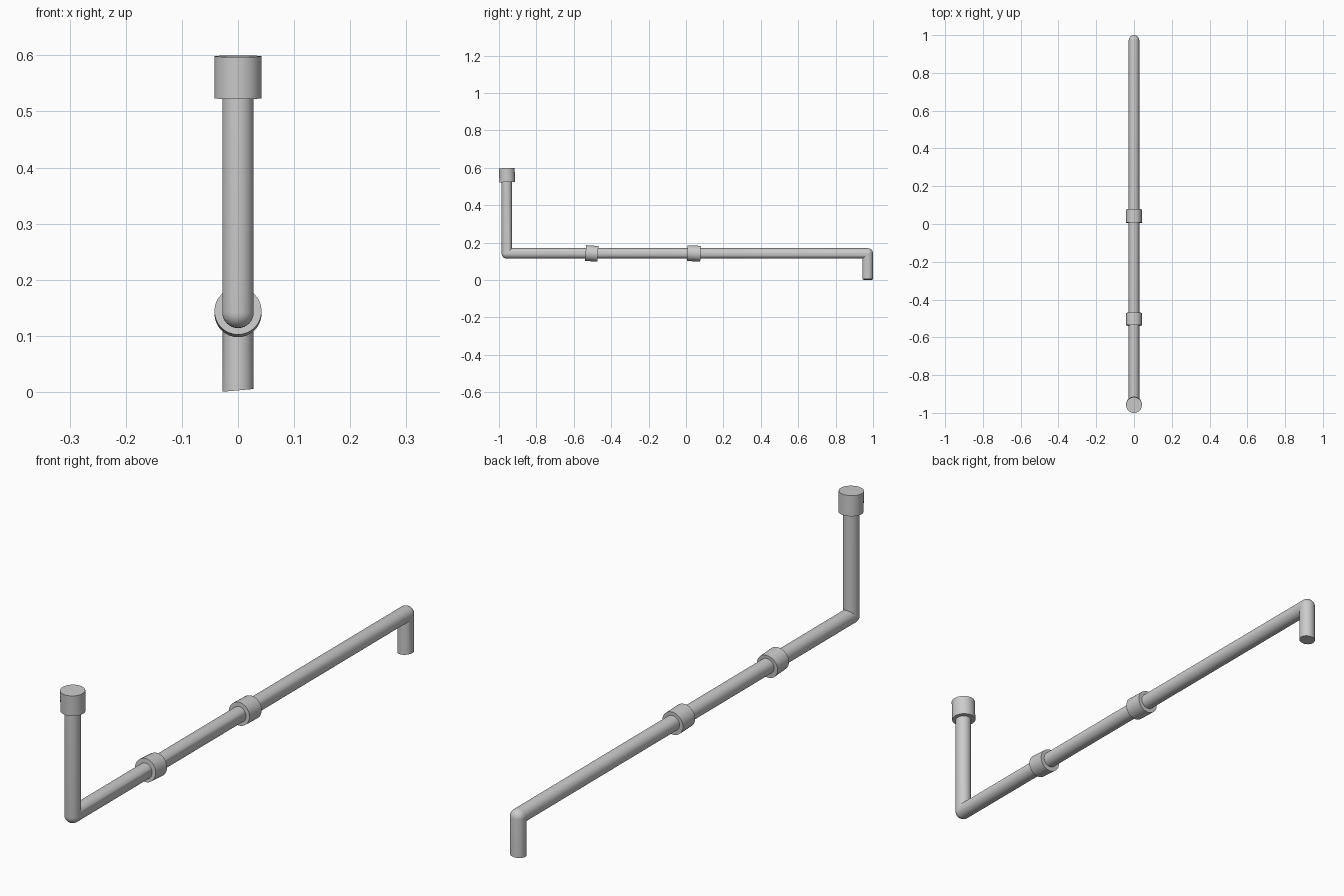
import bpy, bmesh, math
from mathutils import Vector

if "Cube" in bpy.data.objects:
    bpy.data.objects.remove(bpy.data.objects["Cube"])

SIDES = 32
R = 0.028        # pipe radius
R_FIT = 0.042    # fitting radius
AXIS_Z = 0.142   # height of the long run


def shade(obj):
    bpy.ops.object.select_all(action='DESELECT')
    obj.select_set(True)
    bpy.context.view_layer.objects.active = obj
    bpy.ops.object.shade_smooth_by_angle(angle=math.radians(35))


def bent_pipe(name, path, radius, end_slope, steps=6):
    """Tube along right-angled (y, z) path: round outer corner, mitred inner corner."""
    pts = [Vector(p) for p in path]
    dirs = [(b - a).normalized() for a, b in zip(pts, pts[1:])]
    normals = [Vector((-d.y, d.x)) for d in dirs]
    profile = [(radius * math.sin(2 * math.pi * i / SIDES),
                radius * math.cos(2 * math.pi * i / SIDES)) for i in range(SIDES)]
    bm = bmesh.new()
    rings = []

    def add_ring(place):
        rings.append([bm.verts.new(place(u, x)) for u, x in profile])

    def straight(c, n, slope=0.0):
        return lambda u, x: (x, c.x + u * n.x, c.y + u * n.y + slope * x)

    def corner(c, n1, n2, outer, t):
        swing = n1 * math.cos(t) + n2 * math.sin(t)

        def place(u, x):
            n = swing if u * outer > 0 else n1 + n2
            return (x, c.x + u * n.x, c.y + u * n.y)
        return place

    add_ring(straight(pts[0], normals[0]))
    for c, d1, d2, n1, n2 in zip(pts[1:], dirs, dirs[1:], normals, normals[1:]):
        outer = -1 if d1.x * d2.y - d1.y * d2.x > 0 else 1
        for k in range(steps + 1):
            add_ring(corner(c, n1, n2, outer, math.pi / 2 * k / steps))
    add_ring(straight(pts[-1], normals[-1], end_slope))

    for a, b in zip(rings, rings[1:]):
        for i in range(SIDES):
            j = (i + 1) % SIDES
            bm.faces.new((a[i], a[j], b[j], b[i]))
    bm.faces.new(rings[0])
    bm.faces.new(rings[-1])
    bmesh.ops.remove_doubles(bm, verts=bm.verts, dist=1e-5)
    bmesh.ops.recalc_face_normals(bm, faces=bm.faces)
    mesh = bpy.data.meshes.new(name)
    bm.to_mesh(mesh)
    bm.free()
    obj = bpy.data.objects.new(name, mesh)
    bpy.context.collection.objects.link(obj)
    shade(obj)


def fitting(name, y, z, length, angle):
    bpy.ops.mesh.primitive_cylinder_add(vertices=SIDES, radius=R_FIT, depth=length,
                                        location=(0, y, z),
                                        rotation=(math.radians(angle), 0, 0))
    obj = bpy.context.object
    obj.name = name
    shade(obj)


# Pipe: front riser, long run, rear drop with slightly slanted end
bent_pipe("pipe", [(-0.958, 0.56), (-0.958, AXIS_Z), (0.972, AXIS_Z), (0.972, 0.003)],
          R, end_slope=0.09)

# End cap and two slightly tilted couplings
fitting("end_cap", -0.957, 0.561, 0.075, 2)
fitting("front_coupling", -0.504, AXIS_Z, 0.066, 90 - 4)
fitting("middle_coupling", 0.042, AXIS_Z, 0.071, 90 - 2)
